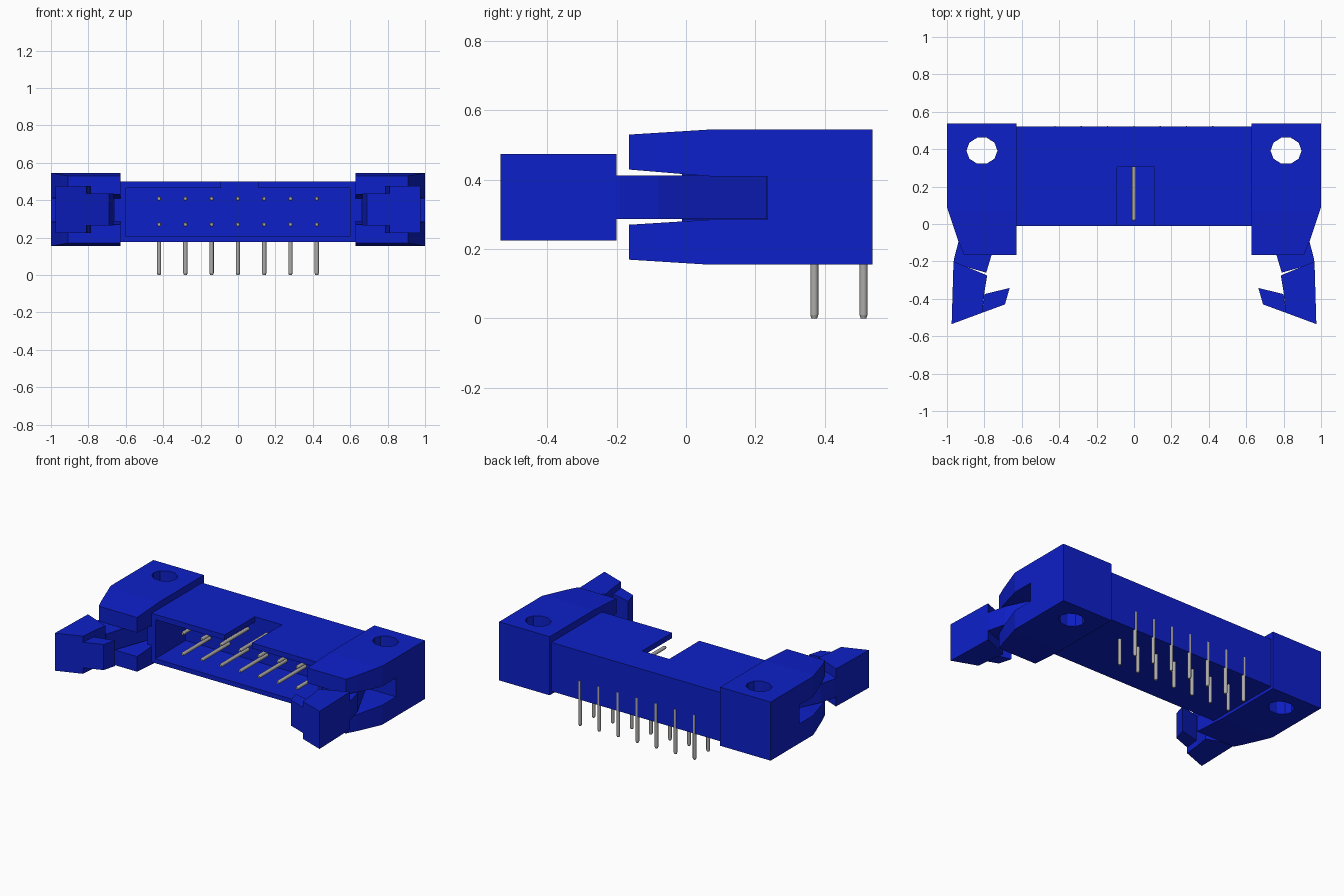
import bpy, bmesh, math
from mathutils import Matrix, Vector

cube = bpy.data.objects.get("Cube")
if cube:
    bpy.data.objects.remove(cube, do_unlink=True)


def material(name, rgb, rough, metal=0.0):
    m = bpy.data.materials.new(name)
    m.use_nodes = True
    m.diffuse_color = (*rgb, 1)
    node = next(n for n in m.node_tree.nodes if n.type == 'BSDF_PRINCIPLED')
    node.inputs["Base Color"].default_value = (*rgb, 1)
    node.inputs["Roughness"].default_value = rough
    return m


BLUE = material("blue plastic", (0.004, 0.014, 0.58), 0.5)
GREY = material("grey metal", (0.42, 0.41, 0.40), 0.4)


def to_object(bm, name, mat):
    bmesh.ops.recalc_face_normals(bm, faces=bm.faces)
    me = bpy.data.meshes.new(name)
    bm.to_mesh(me)
    bm.free()
    me.materials.append(mat)
    ob = bpy.data.objects.new(name, me)
    bpy.context.collection.objects.link(ob)
    return ob


def prism(name, pts, axis, lo, hi):
    """Extrude a 2D outline along an axis: 'z' takes (x, y), 'x' takes (y, z)."""
    bm = bmesh.new()
    at = (lambda p, h: (p[0], p[1], h)) if axis == 'z' else (lambda p, h: (h, p[0], p[1]))
    a = [bm.verts.new(at(p, lo)) for p in pts]
    b = [bm.verts.new(at(p, hi)) for p in pts]
    bm.faces.new(a)
    bm.faces.new(b[::-1])
    for i in range(len(pts)):
        j = (i + 1) % len(pts)
        bm.faces.new((a[i], b[i], b[j], a[j]))
    return to_object(bm, name, BLUE)


def box(name, x0, x1, y0, y1, z0, z1):
    return prism(name, [(x0, y0), (x1, y0), (x1, y1), (x0, y1)], 'z', z0, z1)


def boolean(ob, cutter, op='DIFFERENCE'):
    mod = ob.modifiers.new("cut", 'BOOLEAN')
    mod.operation, mod.object, mod.solver = op, cutter, 'EXACT'
    bpy.context.view_layer.objects.active = ob
    bpy.ops.object.modifier_apply(modifier=mod.name)
    bpy.data.objects.remove(cutter, do_unlink=True)


# Shroud: open at the front, with a polarising notch in the top wall
shroud = box("shroud", -0.628, 0.628, -0.012, 0.52, 0.175, 0.50)
boolean(shroud, box("cavity_cutter", -0.60, 0.60, -0.1, 0.305, 0.205, 0.465))
boolean(shroud, box("notch_cutter", -0.09, 0.11, -0.1, 0.305, 0.40, 0.6))

# Outlines of the end blocks and levers, for the +x side
BLOCK_TOP = [(0.628, -0.165), (0.91, -0.165), (0.94, -0.09), (1.0, 0.09),
             (1.0, 0.538), (0.628, 0.538)]
BLOCK_SIDE = [(0.6, 0.155), (0.6, 0.545), (0.07, 0.545), (-0.17, 0.53),
              (-0.17, 0.43), (0.07, 0.41), (0.235, 0.41), (0.235, 0.285),
              (0.07, 0.285), (-0.17, 0.27), (-0.17, 0.17), (0.07, 0.155)]
LEVER_ARM = [(0.79, -0.26), (0.965, -0.21), (0.963, -0.19), (0.935, -0.08),
             (0.78, 0.233), (0.665, 0.233), (0.665, 0.10), (0.76, -0.16)]
LEVER_HEAD = [(0.975, -0.535), (0.965, -0.20), (0.785, -0.275), (0.80, -0.365),
              (0.81, -0.474)]
LEVER_HOOK = [(0.81, -0.474), (0.69, -0.43), (0.665, -0.342), (0.80, -0.375)]


for s, side in ((1, "left"), (-1, "right")):
    def flip(pts):
        return [(s * x, y) for x, y in pts]

    # End block: plan and side outlines intersected, then the mounting hole
    block = prism(side + "_end_block", flip(BLOCK_TOP), 'z', 0.1, 0.6)
    boolean(block, prism("side_cutter", BLOCK_SIDE, 'x', -1.2, 1.2), 'INTERSECT')
    hole = [(s * 0.813 + 0.083 * math.cos(k * math.tau / 10),
             0.392 + 0.073 * math.sin(k * math.tau / 10)) for k in range(10)]
    boolean(block, prism("hole_cutter", hole, 'z', 0, 0.7))
    x0, x1 = sorted((s * 0.628, s * 0.66))
    box(side + "_slot_wall", x0, x1, -0.01, 0.235, 0.285, 0.41)

    # Ejector lever: thin arm in the slot, thick head and narrower hook
    prism(side + "_lever_arm", flip(LEVER_ARM), 'z', 0.287, 0.412)
    prism(side + "_lever_head", flip(LEVER_HEAD), 'z', 0.225, 0.475)
    prism(side + "_lever_hook", flip(LEVER_HOOK), 'z', 0.265, 0.435)


def rod(bm, start, end, r0, r1):
    a, b = Vector(start), Vector(end)
    rot = (b - a).to_track_quat('Z', 'Y').to_matrix().to_4x4()
    bmesh.ops.create_cone(bm, cap_ends=True, segments=12, radius1=r0, radius2=r1,
                          depth=(b - a).length,
                          matrix=Matrix.Translation((a + b) / 2) @ rot)


# Two rows of right-angle pins with small tapered tips
R, TIP = 0.0115, 0.008
for row, z, y, top in (("lower", 0.27, 0.37, 0.27), ("upper", 0.408, 0.512, 0.30)):
    bm = bmesh.new()
    for i in range(7):
        x = -0.422 + i * 0.1405
        rod(bm, (x, y, z), (x, 0.028, z), R, R)
        rod(bm, (x, 0.028, z), (x, 0.018, z), R, TIP)
        rod(bm, (x, y, top), (x, y, 0.01), R, R)
        rod(bm, (x, y, 0.01), (x, y, 0.0), R, TIP)
    pins = to_object(bm, row + "_pin_row", GREY)
    bpy.ops.object.select_all(action='DESELECT')
    pins.select_set(True)
    bpy.context.view_layer.objects.active = pins
    bpy.ops.object.shade_smooth_by_angle(angle=math.radians(35))
